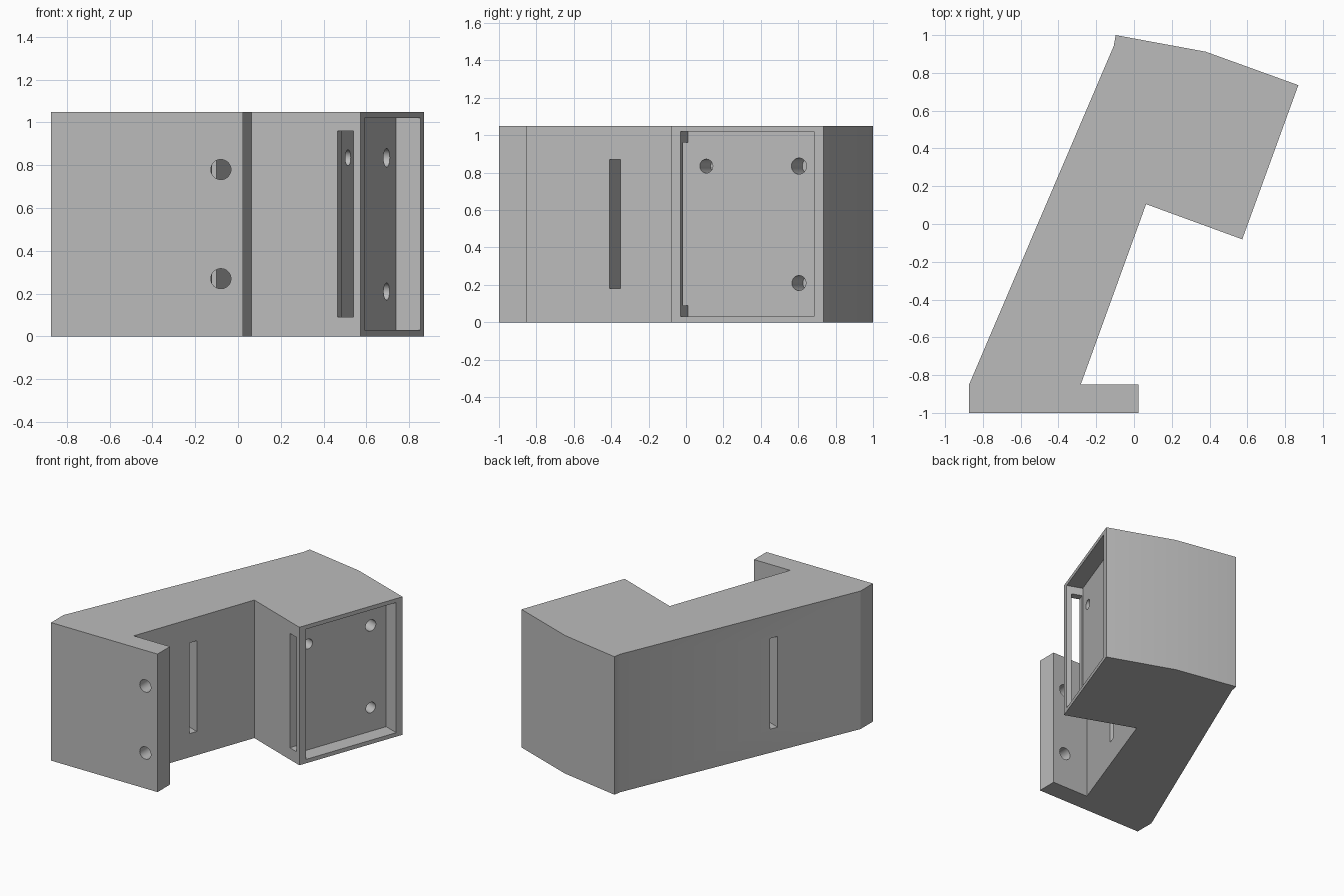
import bpy, bmesh, math
from mathutils import Matrix, Vector

if "Cube" in bpy.data.objects:
    bpy.data.objects.remove(bpy.data.objects["Cube"], do_unlink=True)

HEIGHT = 1.05
grey = bpy.data.materials.new("mid_grey")
grey.use_nodes = True
colour = (0.5, 0.5, 0.5, 1)
grey.diffuse_color = colour
grey.node_tree.nodes["Principled BSDF"].inputs["Base Color"].default_value = colour


def make_object(name, bm):
    bmesh.ops.recalc_face_normals(bm, faces=bm.faces)
    mesh = bpy.data.meshes.new(name)
    bm.to_mesh(mesh)
    bm.free()
    mesh.materials.append(grey)
    obj = bpy.data.objects.new(name, mesh)
    bpy.context.collection.objects.link(obj)
    return obj


# Bracket body: plan outline extruded upward
outline = [(-.873, -1), (.023, -1), (.023, -.85), (-.282, -.85), (.064, .105),
           (.573, -.081), (.87, .735), (.38, .912), (-.097, 1), (-.107, .943), (-.873, -.85)]
bm = bmesh.new()
base = bm.faces.new([bm.verts.new((x, y, 0)) for x, y in outline])
extruded = bmesh.ops.extrude_face_region(bm, geom=[base])
top = [v for v in extruded["geom"] if isinstance(v, bmesh.types.BMVert)]
bmesh.ops.translate(bm, verts=top, vec=(0, 0, HEIGHT))
bracket = make_object("bracket_body", bm)


# Local frame of the angled pocket face: along the face, outward, up
corner = Vector((.573, -.081, 0))
along = (Vector((.87, .735, 0)) - corner).normalized()
outward = Vector((along.y, -along.x, 0))
frame = Matrix.Translation(corner) @ Matrix((along, outward, (0, 0, 1))).transposed().to_4x4()


def cut(obj):
    obj.hide_render = True
    mod = bracket.modifiers.new(obj.name, "BOOLEAN")
    mod.operation, mod.solver, mod.object = "DIFFERENCE", "EXACT", obj
    bpy.context.view_layer.objects.active = bracket
    bpy.ops.object.modifier_apply(modifier=mod.name)
    bpy.data.objects.remove(obj, do_unlink=True)


def box_cut(name, lo, hi, matrix):
    lo, hi = Vector(lo), Vector(hi)
    bm = bmesh.new()
    place = Matrix.Translation((lo + hi) / 2) @ Matrix.Diagonal((*(hi - lo), 1))
    bmesh.ops.create_cube(bm, size=1, matrix=matrix @ place)
    cut(make_object(name, bm))


def hole_cut(name, centre, radius, depth, matrix):
    bm = bmesh.new()
    place = Matrix.Translation(centre) @ Matrix.Rotation(math.pi / 2, 4, "X")
    bmesh.ops.create_cone(bm, cap_ends=True, segments=32, radius1=radius,
                          radius2=radius, depth=depth, matrix=matrix @ place)
    cut(make_object(name, bm))


# Pocket, its side slot and blind screw holes
box_cut("pocket", (.055, -.12, .03), (.815, .1, 1.02), frame)
box_cut("pocket_side_slot", (-.1, -.115, .09), (.1, -.035, .96), frame)
for u, z, r in ((.158, .835, .037), (.685, .835, .043), (.685, .21, .04)):
    hole_cut("screw_hole", (u, -.19, z), r, .2, frame)

# Strap slot through the arm
arm_frame = Matrix.Translation((-.112, -.38, 0)) @ frame.to_3x3().to_4x4()
box_cut("arm_slot", (-.031, -.8, .18), (.031, .1, .87), arm_frame)

# Mounting holes through the foot
for z in (.27, .78):
    hole_cut("foot_hole", (-.08, -.92, z), .047, .3, Matrix())

bpy.ops.object.select_all(action="DESELECT")
bracket.select_set(True)
bpy.context.view_layer.objects.active = bracket
bpy.ops.object.shade_smooth_by_angle(angle=math.radians(15))
bracket.select_set(False)
